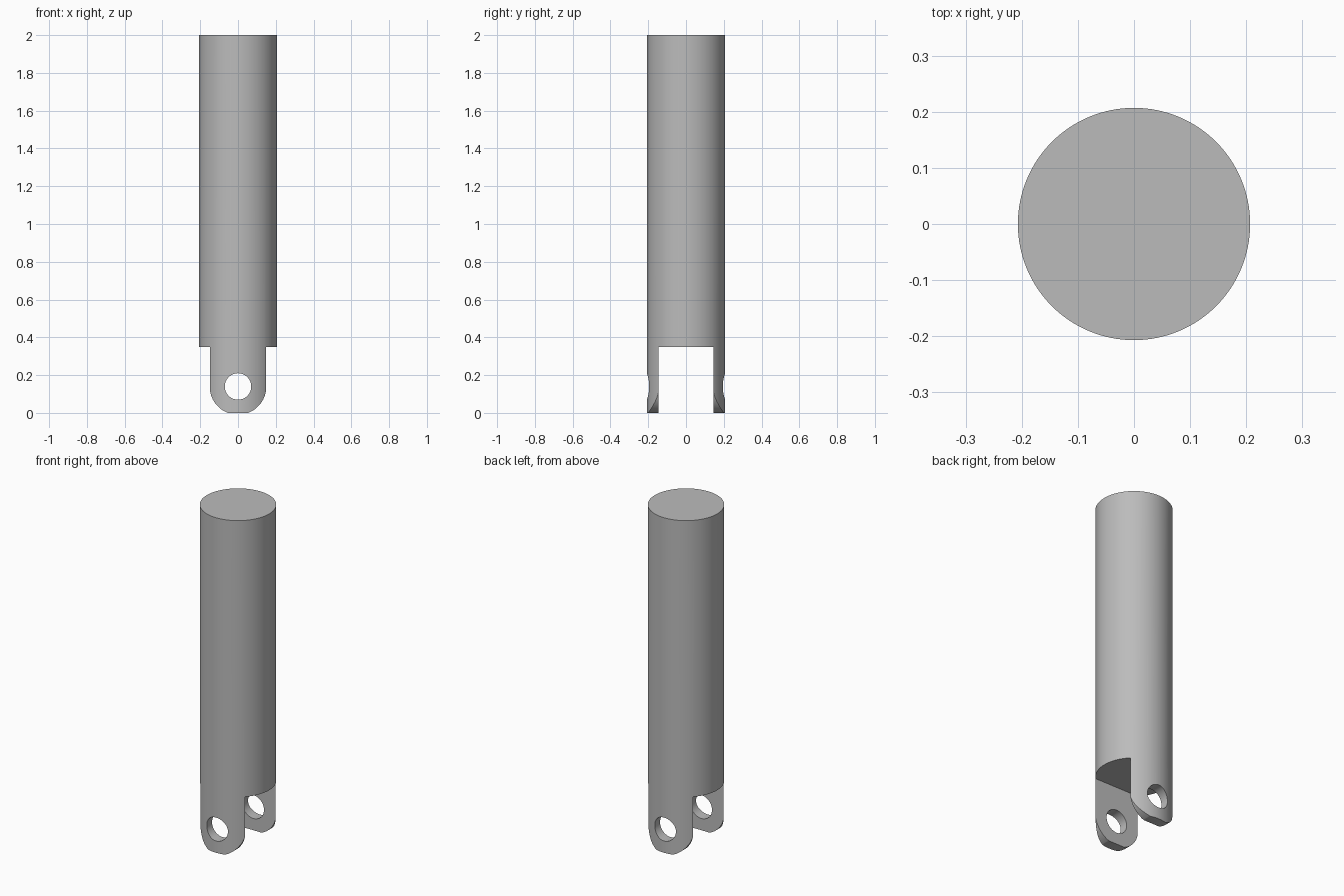
import bpy
import bmesh
import math
from mathutils import Matrix

cube = bpy.data.objects.get("Cube")
if cube:
    bpy.data.objects.remove(cube, do_unlink=True)

RADIUS, HEIGHT = 0.207, 2.0
SLOT_HALF, SLOT_TOP = 0.145, 0.35
PIN_Z, PIN_RADIUS, LUG_RADIUS = 0.14, 0.07, 0.15

grey = bpy.data.materials.new("plain grey")
grey.use_nodes = True
colour = (0.5, 0.5, 0.5, 1)
grey.diffuse_color = colour
grey.node_tree.nodes["Principled BSDF"].inputs["Base Color"].default_value = colour


def make_object(name, bm):
    bmesh.ops.recalc_face_normals(bm, faces=bm.faces)
    mesh = bpy.data.meshes.new(name)
    bm.to_mesh(mesh)
    bm.free()
    mesh.materials.append(grey)
    obj = bpy.data.objects.new(name, mesh)
    bpy.context.collection.objects.link(obj)
    return obj


def cylinder(name, radius, depth, matrix, sides):
    bm = bmesh.new()
    bmesh.ops.create_cone(bm, cap_ends=True, segments=sides, radius1=radius,
                          radius2=radius, depth=depth, matrix=matrix)
    return make_object(name, bm)


def cut(target, cutter, operation):
    mod = target.modifiers.new(cutter.name, "BOOLEAN")
    mod.operation = operation
    mod.solver = "EXACT"
    mod.object = cutter
    bpy.context.view_layer.objects.active = target
    bpy.ops.object.modifier_apply(modifier=mod.name)
    bpy.data.objects.remove(cutter, do_unlink=True)


# Solid round rod
rod = cylinder("clevis_rod", RADIUS, HEIGHT,
               Matrix.Translation((0, 0, HEIGHT / 2)), 128)

# Slot between the two lugs
bm = bmesh.new()
bmesh.ops.create_cube(bm, size=1, matrix=Matrix.Translation((0, 0, SLOT_TOP - 0.5))
                      @ Matrix.Diagonal((1, 2 * SLOT_HALF, 1, 1)))
cut(rod, make_object("slot_cutter", bm), "DIFFERENCE")

# Rounded lug ends, kept inside an extruded profile
arc = [(LUG_RADIUS * math.cos(a), PIN_Z + LUG_RADIUS * math.sin(a))
       for a in (math.pi * (1 + i / 48) for i in range(49))]
step = SLOT_TOP - 0.05
profile = ([(-0.3, 2.1), (-0.3, step), (-LUG_RADIUS, step)] + arc
           + [(LUG_RADIUS, step), (0.3, step), (0.3, 2.1)])
bm = bmesh.new()
face = bm.faces.new([bm.verts.new((x, -0.3, z)) for x, z in profile])
side = bmesh.ops.extrude_face_region(bm, geom=[face])["geom"]
bmesh.ops.translate(bm, vec=(0, 0.6, 0),
                    verts=[v for v in side if isinstance(v, bmesh.types.BMVert)])
cut(rod, make_object("lug_profile", bm), "INTERSECT")

# Pin hole through both lugs
pin = Matrix.Translation((0, 0, PIN_Z)) @ Matrix.Rotation(math.pi / 2, 4, "X")
cut(rod, cylinder("pin_hole_cutter", PIN_RADIUS, 1, pin, 64), "DIFFERENCE")

# Smooth curved walls with crisp edges
bpy.ops.object.select_all(action="DESELECT")
rod.select_set(True)
bpy.context.view_layer.objects.active = rod
bpy.ops.object.shade_smooth_by_angle(angle=math.radians(30))
